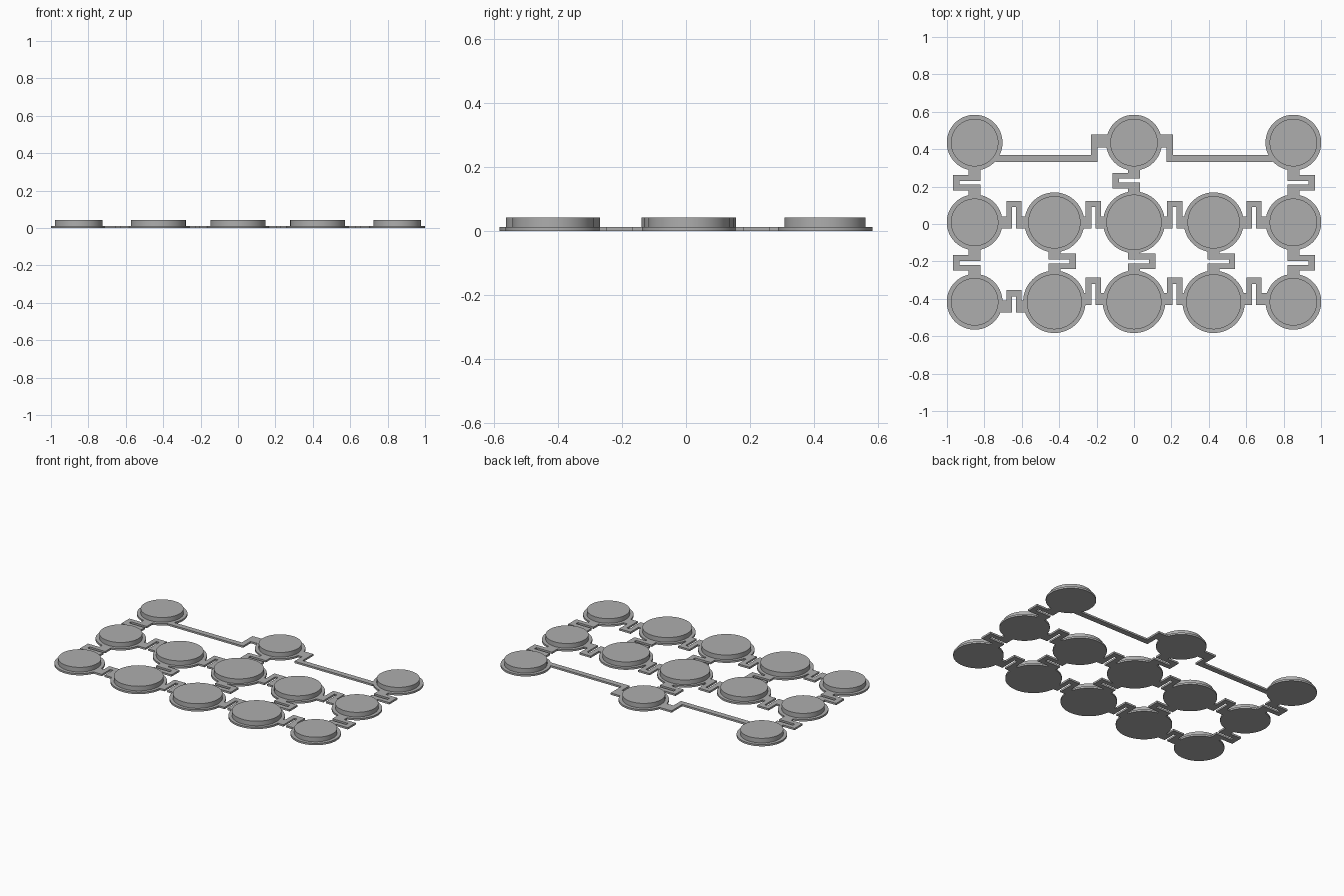
import bpy
import bmesh
from math import cos, sin, tau, radians

cube = bpy.data.objects.get("Cube")
if cube:
    bpy.data.objects.remove(cube, do_unlink=True)

SHEET, TOP = 0.012, 0.042      # thickness of the flat sheet, height of the buttons
STRAP, NECK = 0.034, 0.032     # narrow strap width, half width of a link's foot
COL = 0.426                    # spacing of the columns
BACK, MID, FRONT = 0.435, 0.009, -0.416

grey = bpy.data.materials.new("plain grey")
grey.use_nodes = True
grey.diffuse_color = (0.42, 0.42, 0.42, 1)
grey.node_tree.nodes["Principled BSDF"].inputs["Base Color"].default_value = grey.diffuse_color


def finish(name, bm):
    bmesh.ops.recalc_face_normals(bm, faces=bm.faces)
    mesh = bpy.data.meshes.new(name)
    bm.to_mesh(mesh)
    bm.free()
    mesh.materials.append(grey)
    obj = bpy.data.objects.new(name, mesh)
    bpy.context.collection.objects.link(obj)
    return obj


def button(name, x, y, rim, radius, sides=72):
    """Round raised button with a thin flange, as one stepped turning."""
    bm = bmesh.new()
    rings = []
    for r, z in ((rim, 0), (rim, SHEET), (radius, SHEET), (radius, TOP)):
        rings.append([bm.verts.new((x + r * cos(tau * i / sides), y + r * sin(tau * i / sides), z))
                      for i in range(sides)])
    for low, high in zip(rings, rings[1:]):
        for i in range(sides):
            j = (i + 1) % sides
            bm.faces.new((low[i], low[j], high[j], high[i]))
    bm.faces.new(rings[0])
    bm.faces.new(rings[-1])
    obj = finish(name, bm)
    bpy.ops.object.select_all(action='DESELECT')
    obj.select_set(True)
    bpy.context.view_layer.objects.active = obj
    bpy.ops.object.shade_smooth_by_angle(angle=radians(30))


def plate(name, outline):
    """Flat sheet piece cut to an outline."""
    bm = bmesh.new()
    base = bm.faces.new([bm.verts.new((x, y, 0)) for x, y in outline])
    up = bmesh.ops.extrude_face_region(bm, geom=[base], use_keep_orig=True)["geom"]
    bmesh.ops.translate(bm, verts=[v for v in up if isinstance(v, bmesh.types.BMVert)],
                        vec=(0, 0, SHEET))
    finish(name, bm)


def link(name, x, y, upright=False, side=1, depth=0.115):
    """U-shaped link: two feet joined by a loop that bulges to one side."""
    reach, half, slot = 0.085, 0.041, 0.01
    right = [(slot, depth - STRAP), (slot, -NECK), (reach, -NECK), (reach, NECK),
             (half, NECK), (half, depth)]
    shape = right + [(-a, b) for a, b in reversed(right)]
    if upright:
        plate(name, [(x + side * b, y + a) for a, b in shape])
    else:
        plate(name, [(x + a, y + side * b) for a, b in shape])


# Buttons, row by row
for c in (-2, 0, 2):
    button(f"back_button_{c + 3}", c * COL, BACK, 0.149, 0.127)
mid_sizes = ((0.165, 0.148), (0.16, 0.14), (0.149, 0.127))
for c in range(-2, 3):
    button(f"middle_button_{c + 3}", c * COL, MID, *mid_sizes[abs(c)])
    rim, radius = (0.149, 0.127) if abs(c) == 2 else (0.167, 0.147)
    button(f"front_button_{c + 3}", c * COL, FRONT, rim, radius)

# Links between neighbours in a row
for i, x in enumerate((-0.642, -0.217, 0.217, 0.642)):
    link(f"middle_row_link_{i + 1}", x, MID)
    if i:
        link(f"front_row_link_{i + 1}", x, -0.402)
    else:
        link("front_row_link_1", x, -0.44, depth=0.087)

# Links between rows
for s, word in ((1, "left"), (-1, "right")):
    link(f"{word}_back_link", s * 2 * COL, 0.22, True, s)
    link(f"{word}_front_link", s * 2 * COL, -0.208, True, s)
link("centre_back_link", 0, 0.232, True, -1)
for c in (-1, 0, 1):
    link(f"inner_front_link_{c + 2}", c * COL, -0.2, True)

# Long straps joining the back buttons, stepping up to the middle one
for s, word, bend in ((1, "left", 0.209), (-1, "right", 0.23)):
    inner = bend - STRAP
    plate(f"{word}_long_strap", [(s * x, y) for x, y in (
        (0.74, 0.332), (inner, 0.332), (inner, 0.41), (0.135, 0.41),
        (0.135, 0.478), (bend, 0.478), (bend, 0.368), (0.74, 0.368))])
